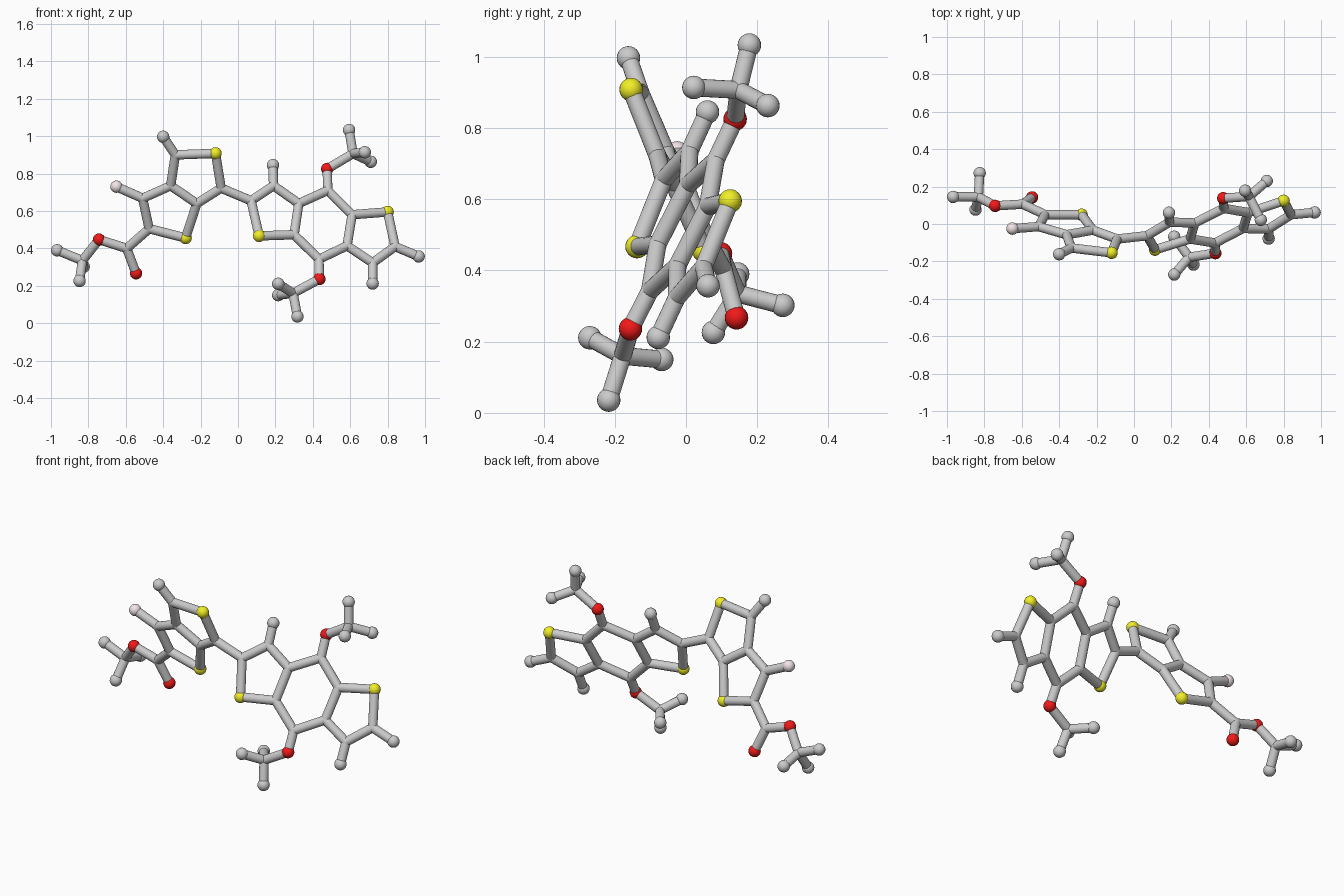
import bpy
from mathutils import Vector

if "Cube" in bpy.data.objects:
    bpy.data.objects.remove(bpy.data.objects["Cube"])

STICK_R, BALL_R = 0.025, 0.033


def material(name, rgb):
    m = bpy.data.materials.new(name)
    m.diffuse_color = (*rgb, 1)
    m.use_nodes = True
    m.node_tree.nodes["Principled BSDF"].inputs["Base Color"].default_value = m.diffuse_color
    return m


YELLOW = material("yellow", (0.88, 0.86, 0.02))
RED = material("red", (0.88, 0.01, 0.01))
PINK = material("pink", (0.90, 0.78, 0.80))


# The two fused-ring groups are flat: y follows from x and z on each plane
def left(x, z):
    return Vector((x, -0.155 - 0.105 * (x + 0.12) - 0.414 * (z - 0.91), z))


def right(x, z):
    return Vector((x, -0.138 + 0.294 * (x - 0.113) + 0.466 * (z - 0.466), z))


P = {
    # left ring pair
    "a": left(-0.335, 0.90), "a_tip": left(-0.40, 0.997), "s1": left(-0.12, 0.908),
    "b": left(-0.09, 0.722), "c": left(-0.22, 0.64), "d": left(-0.36, 0.735),
    "e": left(-0.51, 0.668), "f_tip": left(-0.65, 0.73), "f": left(-0.475, 0.505),
    "s2": left(-0.28, 0.456),
    # left side branch
    "g": left(-0.595, 0.40), "o1": Vector((-0.545, 0.142, 0.267)),
    "o2": Vector((-0.743, 0.097, 0.447)), "t": Vector((-0.832, 0.145, 0.335)),
    "t1": Vector((-0.967, 0.145, 0.39)), "t2": Vector((-0.825, 0.272, 0.302)),
    "t3": Vector((-0.847, 0.077, 0.226)),
    # right ring trio
    "h": right(0.07, 0.655), "i": right(0.19, 0.735), "i_tip": right(0.187, 0.845),
    "j": right(0.325, 0.64), "k": right(0.30, 0.473), "s3": right(0.113, 0.467),
    "l": right(0.48, 0.71), "m": right(0.61, 0.58), "n": right(0.583, 0.414),
    "o": right(0.433, 0.342), "s4": right(0.80, 0.595), "p": right(0.84, 0.41),
    "p_tip": right(0.966, 0.357), "q": right(0.72, 0.323), "q_tip": right(0.72, 0.212),
    # upper and lower side branches
    "o3": Vector((0.477, 0.138, 0.825)), "u": Vector((0.615, 0.147, 0.907)),
    "u1": Vector((0.594, 0.178, 1.033)), "u2": Vector((0.678, 0.022, 0.914)),
    "u3": Vector((0.710, 0.23, 0.863)),
    "o4": Vector((0.435, -0.156, 0.236)), "v": Vector((0.294, -0.178, 0.16)),
    "v1": Vector((0.318, -0.217, 0.036)), "v2": Vector((0.215, -0.270, 0.211)),
    "v3": Vector((0.215, -0.068, 0.15)),
}

# Each chain is a run of joints linked by sticks
CHAINS = """a_tip a s1 b c d a
d e f s2 c
e f_tip
f g o1
g o2 t t1
t2 t t3
b h i j k s3 h
i i_tip
j l m n o k
m s4 p q n
p p_tip
q q_tip
l o3 u u1
u2 u u3
o o4 v v1
v2 v v3"""

COLOURED = {"s1": ("sulfur", YELLOW), "s2": ("sulfur", YELLOW), "s3": ("sulfur", YELLOW),
            "s4": ("sulfur", YELLOW), "o1": ("oxygen", RED), "o2": ("oxygen", RED),
            "o3": ("oxygen", RED), "o4": ("oxygen", RED), "f_tip": ("halogen", PINK)}


def smooth(ob):
    bpy.ops.object.shade_smooth_by_angle()
    return ob


def stick(p, q):
    d = q - p
    bpy.ops.mesh.primitive_cylinder_add(vertices=20, radius=STICK_R, depth=d.length,
                                        location=(p + q) / 2,
                                        rotation=d.to_track_quat('Z', 'Y').to_euler())
    smooth(bpy.context.object).name = "bond_stick"


def ball(p, r, name, mat=None):
    bpy.ops.mesh.primitive_uv_sphere_add(segments=20, ring_count=12, radius=r, location=p)
    ob = smooth(bpy.context.object)
    ob.name = name
    if mat:
        ob.data.materials.append(mat)


# Sticks, counting how many meet at each joint
links = {k: 0 for k in P}
for chain in CHAINS.splitlines():
    keys = chain.split()
    for k0, k1 in zip(keys, keys[1:]):
        stick(P[k0], P[k1])
        links[k0] += 1
        links[k1] += 1

# Coloured balls, grey end balls and flush inner joints
for k, p in P.items():
    if k in COLOURED:
        name, mat = COLOURED[k]
        ball(p, BALL_R, name + "_ball", mat)
    elif links[k] == 1:
        ball(p, BALL_R, "end_ball")
    else:
        ball(p, STICK_R * 1.03, "inner_joint")
